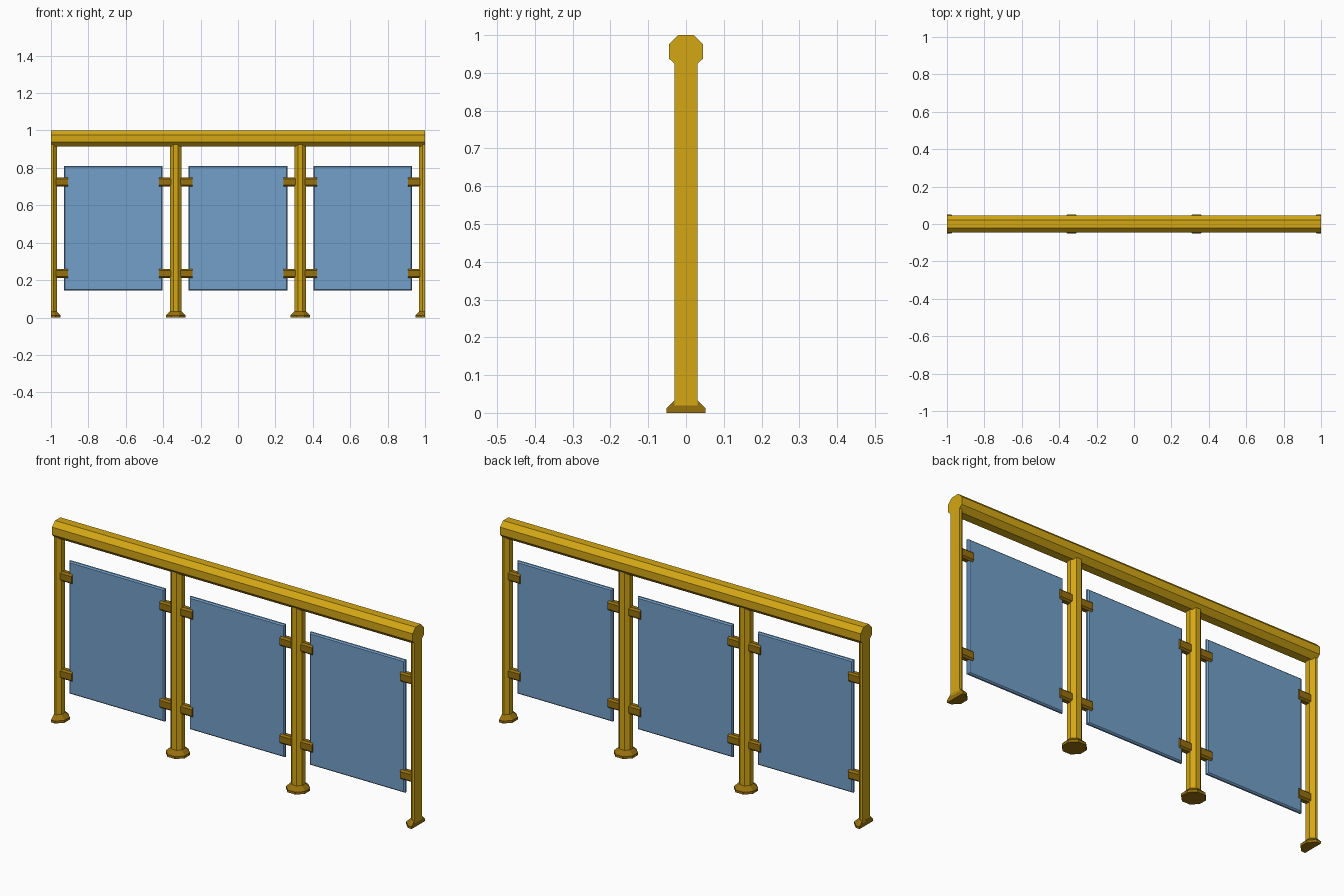
import bpy, bmesh, math
from mathutils import Vector

if "Cube" in bpy.data.objects:
    bpy.data.objects.remove(bpy.data.objects["Cube"])


def material(name, color):
    m = bpy.data.materials.new(name)
    m.diffuse_color = (*color, 1)
    m.use_nodes = True
    m.node_tree.nodes["Principled BSDF"].inputs["Base Color"].default_value = m.diffuse_color
    return m


GOLD = material("gold", (0.66, 0.39, 0.007))
DARK = material("dark_gold", (0.31, 0.165, 0.004))
GLASS = material("blue_glass", (0.17, 0.35, 0.59))


def finish(bm, name, mat):
    bmesh.ops.recalc_face_normals(bm, faces=bm.faces)
    me = bpy.data.meshes.new(name)
    bm.to_mesh(me)
    bm.free()
    me.materials.append(mat)
    ob = bpy.data.objects.new(name, me)
    bpy.context.collection.objects.link(ob)
    return ob


def loft(rings):
    """Closed solid through a list of matching point rings."""
    bm = bmesh.new()
    vs = [[bm.verts.new(p) for p in ring] for ring in rings]
    n = len(vs[0])
    for a, b in zip(vs, vs[1:]):
        for i in range(n):
            j = (i + 1) % n
            bm.faces.new((a[i], a[j], b[j], b[i]))
    bm.faces.new(vs[0])
    bm.faces.new(vs[-1])
    return bm


def octagon(apothem, z):
    r = apothem / math.cos(math.pi / 8)
    angles = [math.pi / 8 + i * math.pi / 4 for i in range(8)]
    return [(r * math.cos(a), r * math.sin(a), z) for a in angles]


def upright(name, mat, profile, x):
    """Octagonal column, cut flat where it passes the railing end."""
    bm = loft([octagon(a, z) for a, z in profile])
    bmesh.ops.translate(bm, verts=bm.verts, vec=(x, 0, 0))
    if abs(x) > 0.99:
        s = math.copysign(1, x)
        geom = bm.verts[:] + bm.edges[:] + bm.faces[:]
        cut = bmesh.ops.bisect_plane(bm, geom=geom, plane_co=Vector((s, 0, 0)),
                                     plane_no=Vector((s, 0, 0)), clear_outer=True)
        edges = [e for e in cut["geom_cut"] if isinstance(e, bmesh.types.BMEdge)]
        bmesh.ops.holes_fill(bm, edges=edges)
    return finish(bm, name, mat)


def extrude_x(name, mat, half, x0, x1):
    """Extrude a mirrored (y, z) half profile along x."""
    prof = half + [(-y, z) for y, z in reversed(half)]
    return finish(loft([[(x, y, z) for y, z in prof] for x in (x0, x1)]), name, mat)


# Handrail
extrude_x("handrail", GOLD,
          [(0.021, 0.915), (0.045, 0.938), (0.045, 0.976), (0.021, 1.0)], -1, 1)

# Posts with flared feet
posts = [-1, -1 / 3, 1 / 3, 1]
for x in posts:
    upright("post", GOLD, [(0.031, 0.02), (0.031, 0.93)], x)
    upright("post_foot", DARK, [(0.052, 0), (0.052, 0.012), (0.031, 0.033)], x)

for left, right in zip(posts, posts[1:]):
    # Glass panel with bevelled rim
    a, b, z0, z1, t, c = left + 0.069, right - 0.069, 0.145, 0.81, 0.01, 0.006

    def rim(y, inset):
        return [(a + inset, y, z0 + inset), (b - inset, y, z0 + inset),
                (b - inset, y, z1 - inset), (a + inset, y, z1 - inset)]

    finish(loft([rim(-t, c), rim(-t + c, 0), rim(t - c, 0), rim(t, c)]),
           "glass_panel", GLASS)

    # Chamfered clamps gripping both panel sides
    for z in (0.236, 0.725):
        half = [(0.010, z - 0.024), (0.018, z - 0.016),
                (0.018, z + 0.016), (0.010, z + 0.024)]
        extrude_x("clamp", DARK, half, left + 0.024, left + 0.09)
        extrude_x("clamp", DARK, half, right - 0.09, right - 0.024)
